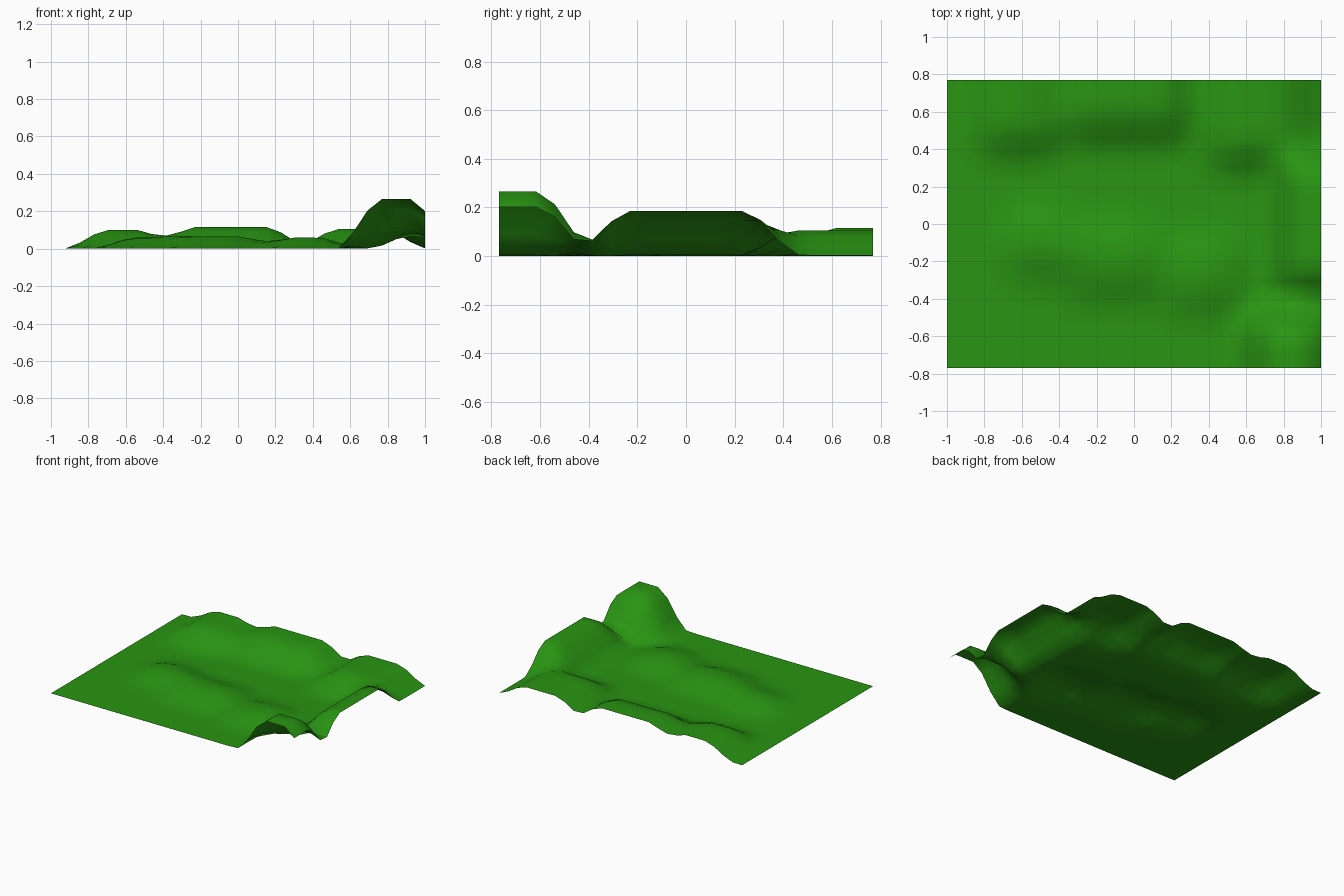
import bpy, bmesh, math

if "Cube" in bpy.data.objects:
    bpy.data.objects.remove(bpy.data.objects["Cube"])

CELL = 2 / 26          # grid of 26 x 20 square cells
NX, NY = 26, 20
RADIUS = 0.25          # falloff distance around each raised patch

# Raised patches: x range, y range, height
MOUNDS = [
    (0.77, 0.92, -0.80, -0.61, 0.265),    # tall front right hill
    (0.92, 1.10, -0.23, 0.23, 0.185),     # right side hill
    (-0.69, -0.54, 0.54, 0.80, 0.10),     # back left mound
    (-0.23, 0.15, 0.61, 0.80, 0.115),     # back middle mound
    (0.54, 0.77, 0.46, 0.80, 0.105),      # back right mound
    (-0.54, -0.46, -0.12, -0.08, 0.06),   # low central ridge, left
    (-0.23, 0.00, -0.23, -0.15, 0.065),   # low central ridge, middle
    (0.31, 0.42, -0.31, -0.23, 0.06),     # low central ridge, right
]


def height(x, y):
    z = 0
    for x0, x1, y0, y1, h in MOUNDS:
        d = math.hypot(max(x0 - x, 0, x - x1), max(y0 - y, 0, y - y1))
        t = max(0, 1 - d / RADIUS)
        z += h * t * t * (3 - 2 * t)
    return z


# Terrain sheet
bm = bmesh.new()
rows = []
for j in range(NY + 1):
    y = (j - NY / 2) * CELL
    rows.append([bm.verts.new(((i - NX / 2) * CELL, y, height((i - NX / 2) * CELL, y)))
                 for i in range(NX + 1)])
for a, b in zip(rows, rows[1:]):
    for i in range(NX):
        bm.faces.new((a[i], a[i + 1], b[i + 1], b[i])).smooth = True
mesh = bpy.data.meshes.new("terrain")
bm.to_mesh(mesh)
bm.free()

# Grass colour
grass = bpy.data.materials.new("grass")
grass.diffuse_color = (0.022, 0.30, 0.006, 1)
grass.use_nodes = True
grass.node_tree.nodes["Principled BSDF"].inputs["Base Color"].default_value = grass.diffuse_color
mesh.materials.append(grass)
terrain = bpy.data.objects.new("terrain", mesh)
bpy.context.collection.objects.link(terrain)
